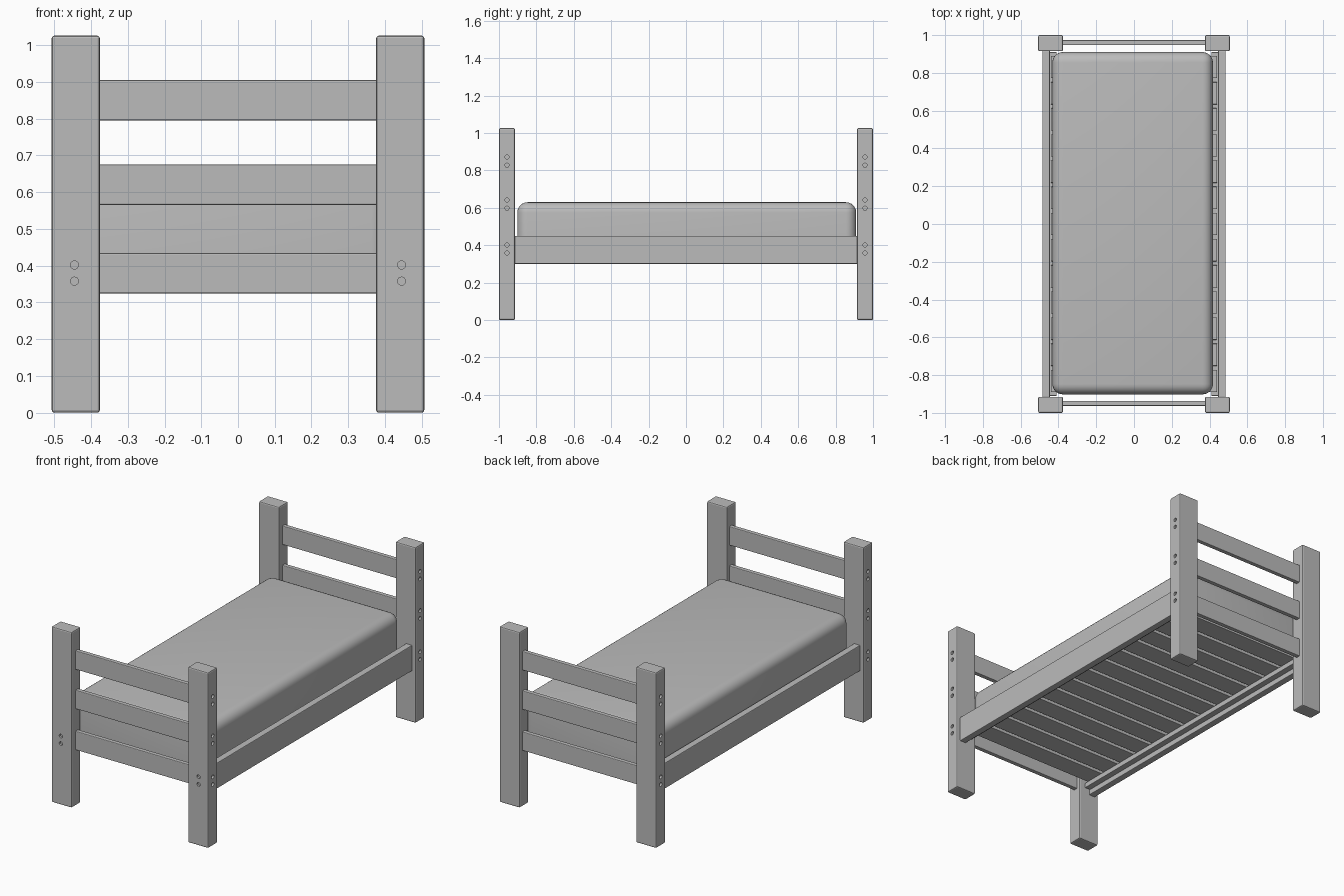
import bpy, bmesh, math
from mathutils import Matrix, Vector

cube = bpy.data.objects.get("Cube")
if cube:
    bpy.data.objects.remove(cube, do_unlink=True)

grey = bpy.data.materials.new("plain grey")
grey.use_nodes = True
grey.diffuse_color = (0.5, 0.5, 0.5, 1)
grey.node_tree.nodes["Principled BSDF"].inputs["Base Color"].default_value = (0.5, 0.5, 0.5, 1)


def make_object(name, bm):
    mesh = bpy.data.meshes.new(name)
    bm.to_mesh(mesh)
    bm.free()
    mesh.materials.append(grey)
    obj = bpy.data.objects.new(name, mesh)
    bpy.context.collection.objects.link(obj)
    return obj


def select_only(obj):
    bpy.ops.object.select_all(action='DESELECT')
    obj.select_set(True)
    bpy.context.view_layer.objects.active = obj


def box_mesh(low, high):
    low, high = Vector(low), Vector(high)
    bm = bmesh.new()
    place = Matrix.Translation((low + high) / 2) @ Matrix.Diagonal((*(high - low), 1))
    bmesh.ops.create_cube(bm, size=1, matrix=place)
    return bm


def board(name, low, high, bevel=0.004):
    bm = box_mesh(low, high)
    bmesh.ops.bevel(bm, geom=bm.edges[:], offset=bevel, segments=2,
                    profile=0.5, affect='EDGES')
    return make_object(name, bm)


RAIL_HEIGHTS = (0.38, 0.62, 0.85)
HOLE_GAP = 0.022


def drill(bm, centre, axis):
    """Add a short cylinder along the given axis to the drill cutter."""
    turn = Matrix.Rotation(math.pi / 2, 4, axis)
    bmesh.ops.create_cone(bm, cap_ends=True, segments=16, radius1=0.011, radius2=0.011,
                          depth=0.024, matrix=Matrix.Translation(centre) @ turn)


# Corner posts with recessed bolt holes
def post(name, sx, sy):
    xs = sorted((sx * 0.376, sx * 0.507))
    ys = sorted((sy * 0.915, sy * 1.0))
    obj = board(name, (xs[0], ys[0], 0), (xs[1], ys[1], 1.026), 0.007)
    bm = bmesh.new()
    for height in RAIL_HEIGHTS:
        for offset in (-HOLE_GAP, HOLE_GAP):
            drill(bm, (sx * 0.507, sy * 0.957, height + offset), 'Y')
    if sy < 0:
        for offset in (-HOLE_GAP, HOLE_GAP):
            drill(bm, (sx * 0.445, -1.0, RAIL_HEIGHTS[0] + offset), 'X')
    cutter = make_object("drill_cutter", bm)
    cutter.hide_render = True
    cut = obj.modifiers.new("holes", 'BOOLEAN')
    cut.operation = 'DIFFERENCE'
    cut.solver = 'EXACT'
    cut.object = cutter
    select_only(obj)
    bpy.ops.object.modifier_apply(modifier=cut.name)
    bpy.data.objects.remove(cutter, do_unlink=True)


for end, sy in (("front", -1), ("back", 1)):
    for side, sx in (("right", -1), ("left", 1)):
        post(f"{end}_{side}_post", sx, sy)

# End rails between the posts
for end, y in (("front", -0.95), ("back", 0.96)):
    for level, z in zip(("lower", "middle", "upper"), RAIL_HEIGHTS):
        board(f"{end}_{level}_rail", (-0.38, y - 0.013, z - 0.055),
              (0.38, y + 0.013, z + 0.055))

# Side rails, with ledgers inside to carry the slats
for side, sx in (("right", -1), ("left", 1)):
    xs = sorted((sx * 0.445, sx * 0.485))
    board(f"{side}_side_rail", (xs[0], -0.918, 0.30), (xs[1], 0.918, 0.45))
    xs = sorted((sx * 0.41, sx * 0.447))
    board(f"{side}_ledger", (xs[0], -0.91, 0.33), (xs[1], 0.91, 0.36), 0.003)

# Slats
SLATS = 13
pitch = 1.80 / SLATS
for i in range(SLATS):
    y = -0.9 + pitch * (i + 0.5)
    board(f"slat_{i + 1}", (-0.44, y - 0.059, 0.36), (0.44, y + 0.059, 0.385), 0.003)

# Mattress, rounded at the corners and top, square at the bottom
bm = box_mesh((-0.432, -0.902, 0.386), (0.418, 0.91, 0.63))
soft = [e for e in bm.edges if max(v.co.z for v in e.verts) > 0.5]
bmesh.ops.bevel(bm, geom=soft, offset=0.055, segments=6, profile=0.5, affect='EDGES')
mattress = make_object("mattress", bm)
select_only(mattress)
bpy.ops.object.shade_smooth_by_angle(angle=math.radians(35))
